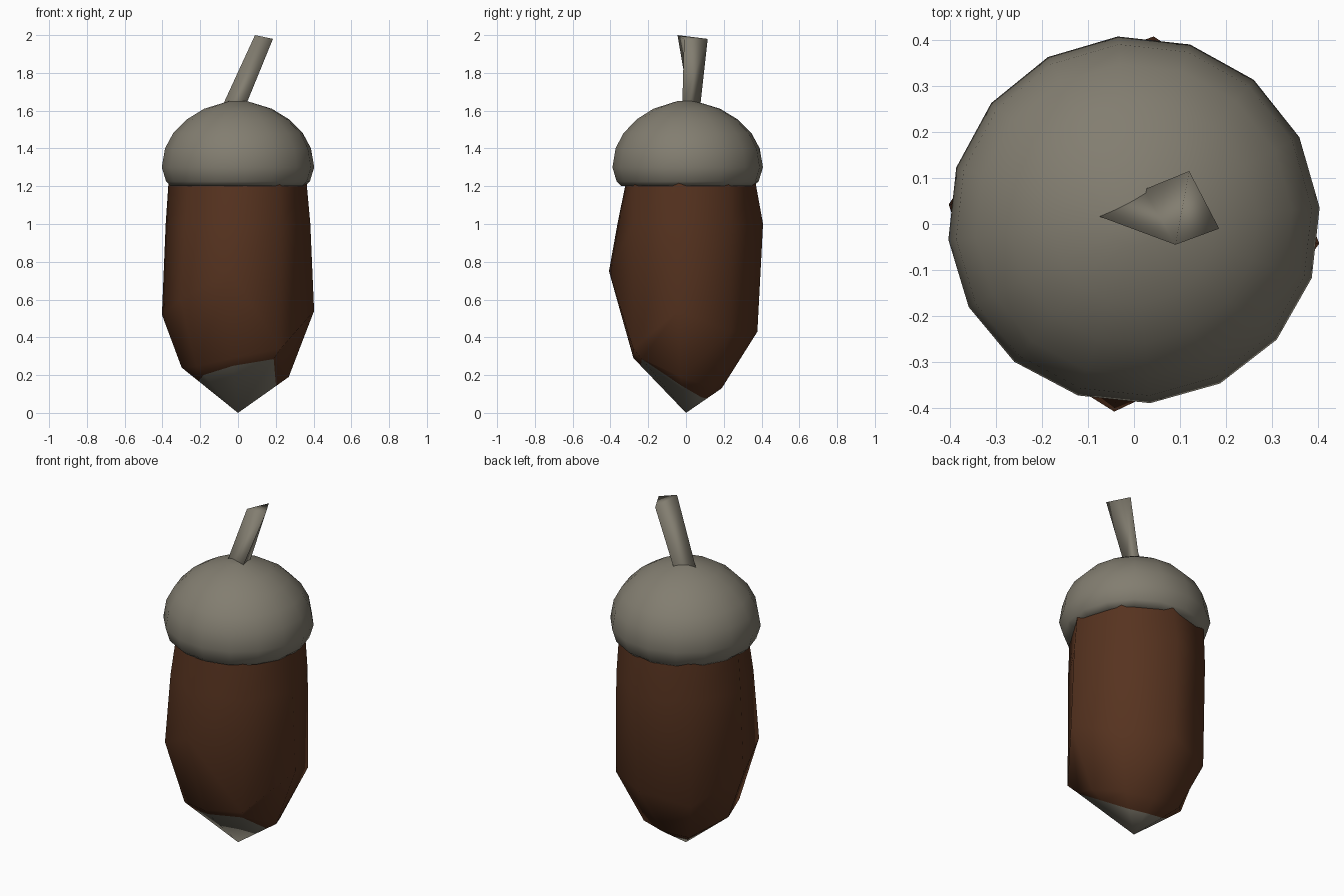
import bpy, bmesh, math

if "Cube" in bpy.data.objects:
    bpy.data.objects.remove(bpy.data.objects["Cube"])


def material(name, rgb):
    m = bpy.data.materials.new(name)
    m.diffuse_color = (*rgb, 1)
    m.use_nodes = True
    m.node_tree.nodes["Principled BSDF"].inputs["Base Color"].default_value = m.diffuse_color
    return m


GREY = material("warm grey", (0.225, 0.207, 0.163))
BROWN = material("nut brown", (0.094, 0.033, 0.014))


def make(name, rings, mat, angle, apex=None, close_top=False):
    """Bridge rings listed from bottom to top; an apex closes the bottom in a point."""
    bm = bmesh.new()
    loops = [[bm.verts.new(p) for p in ring] for ring in rings]
    n = len(loops[0])
    for lo, hi in zip(loops, loops[1:]):
        for i in range(n):
            j = (i + 1) % n
            bm.faces.new((lo[i], lo[j], hi[j], hi[i]))
    if close_top:
        bm.faces.new(loops[-1])
    if apex:
        tip = bm.verts.new(apex)
        for i in range(n):
            bm.faces.new((tip, loops[0][(i + 1) % n], loops[0][i]))
    mesh = bpy.data.meshes.new(name)
    bm.to_mesh(mesh)
    bm.free()
    mesh.materials.append(mat)
    ob = bpy.data.objects.new(name, mesh)
    bpy.context.collection.objects.link(ob)
    bpy.ops.object.select_all(action='DESELECT')
    bpy.context.view_layer.objects.active = ob
    ob.select_set(True)
    bpy.ops.object.shade_smooth_by_angle(angle=math.radians(angle))
    return ob


def ring(start, radii, heights):
    """Ring of points, each with its own radius and height."""
    n = len(radii)
    pts = []
    for i, (r, z) in enumerate(zip(radii, heights)):
        a = math.radians(start) + math.tau * i / n
        pts.append((r * math.cos(a), r * math.sin(a), z))
    return pts


# nut: eight uneven, hand-carved sides, counted anticlockwise from the front
TURN = -96
low = ring(TURN, (.28, .30, .27, .225, .19, .245, .30, .285),
           (.29, .285, .19, .135, .13, .14, .24, .245))
mid = ring(TURN, (.41, .36, .405, .375, .38, .375, .405, .39),
           (.75, .34, .54, .43, .43, .38, .52, .60))
upper = ring(TURN, (.365, .358, .385, .372, .41, .385, .385, .36),
             [1.0] * 8)
top = ring(TURN, (.32, .35, .365, .358, .37, .378, .37, .33), [1.22] * 8)
# the pointed end starts part of the way down the cone
parts = (.86, 1.0, .75, .6, .6, .62, .7, .82)
pointed = [(x * f, y * f, z * f) for (x, y, z), f in zip(low, parts)]
make("nut", [pointed, low, mid, upper, top], BROWN, 60)

# pointed end
make("nut_tip", [pointed], GREY, 60, apex=(0, 0, 0))

# cap: rounded dome, its rim tucked in against the nut
profile = [(0.31, 1.205), (0.355, 1.20), (0.382, 1.225), (0.405, 1.30),
           (0.388, 1.40), (0.345, 1.48), (0.27, 1.555), (0.18, 1.61), (0.05, 1.65)]
cap_rings = []
for r, z in profile:
    pts = ring(5, [r] * 16, [z] * 16)
    cap_rings.append([(x, y * (0.965 if y < 0 else 1.01), h) for x, y, h in pts])
make("cap", cap_rings, GREY, 60, close_top=True)

# stem: leaning three-sided rod
make("stem", [
    [(-0.085, 0.02, 1.62), (0.038, -0.02, 1.62), (0.022, 0.075, 1.62)],
    [(0.09, -0.045, 2.0), (0.185, -0.01, 1.98), (0.12, 0.115, 1.98)],
], GREY, 180, close_top=True)
